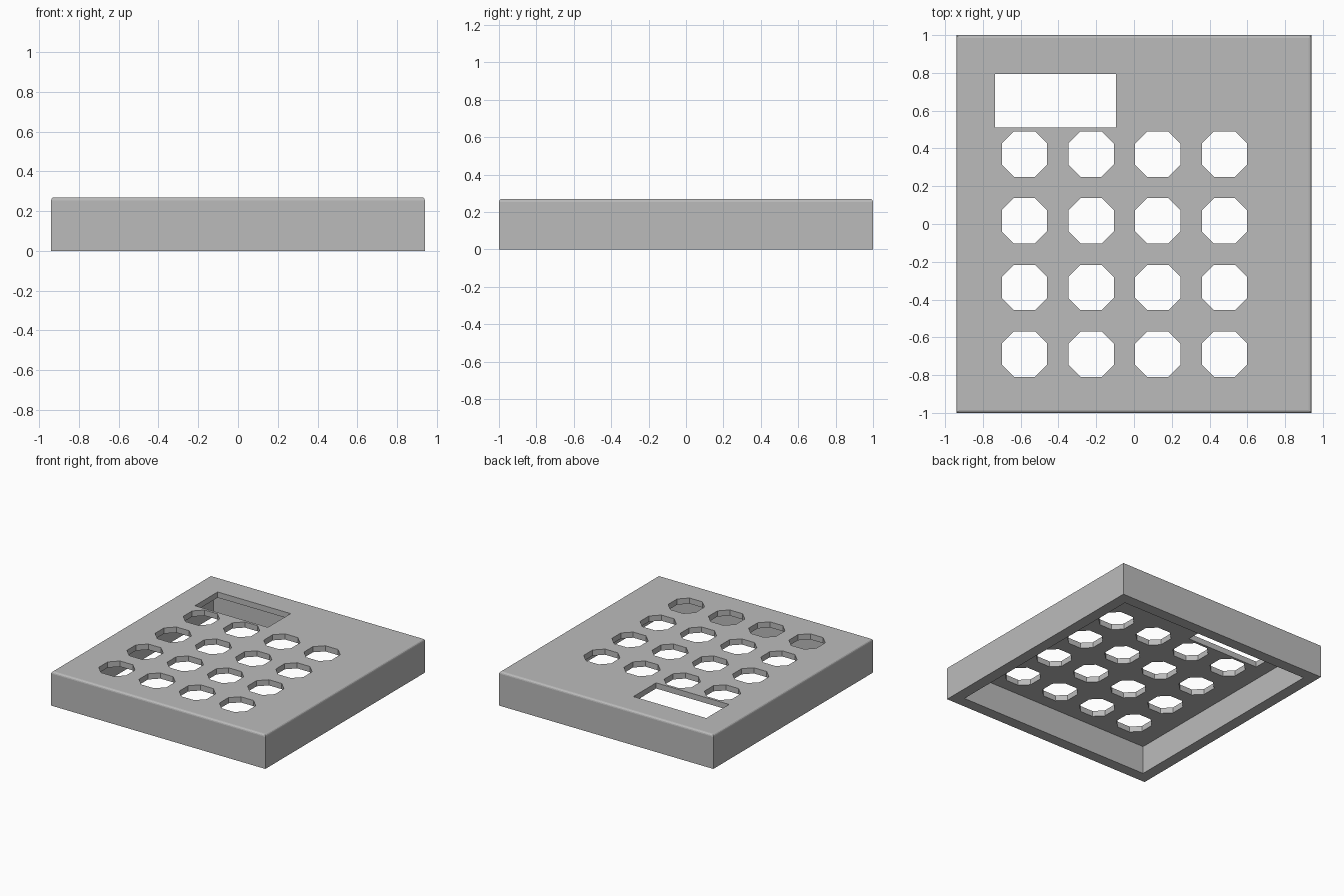
import bpy
import bmesh
from mathutils import Matrix, Vector

if "Cube" in bpy.data.objects:
    bpy.data.objects.remove(bpy.data.objects["Cube"], do_unlink=True)

WIDTH, DEPTH, HEIGHT = 1.88, 2.0, 0.27
WALL, PLATE, ROUND = 0.09, 0.045, 0.016
PITCH, HOLE, CORNER = 0.353, 0.24, 0.064

grey = bpy.data.materials.new("mid_grey")
grey.use_nodes = True
grey.diffuse_color = (0.5, 0.5, 0.5, 1)
grey.node_tree.nodes["Principled BSDF"].inputs["Base Color"].default_value = (0.5, 0.5, 0.5, 1)


def add_box(bm, low, high):
    low, high = Vector(low), Vector(high)
    matrix = Matrix.Translation((low + high) / 2) @ Matrix.Diagonal((*(high - low), 1))
    return bmesh.ops.create_cube(bm, size=1, matrix=matrix)["verts"]


def finish(bm, name):
    mesh = bpy.data.meshes.new(name)
    bm.to_mesh(mesh)
    bm.free()
    mesh.materials.append(grey)
    obj = bpy.data.objects.new(name, mesh)
    bpy.context.collection.objects.link(obj)
    return obj


def cut(target, cutter):
    mod = target.modifiers.new(cutter.name, "BOOLEAN")
    mod.operation = "DIFFERENCE"
    mod.solver = "EXACT"
    mod.object = cutter
    bpy.context.view_layer.objects.active = target
    bpy.ops.object.modifier_apply(modifier=mod.name)
    bpy.data.objects.remove(cutter, do_unlink=True)


# Outer case with a softened top rim
bm = bmesh.new()
add_box(bm, (-WIDTH / 2, -DEPTH / 2, 0), (WIDTH / 2, DEPTH / 2, HEIGHT))
rim = [e for e in bm.edges if all(v.co.z > HEIGHT - 0.01 for v in e.verts)]
bmesh.ops.bevel(bm, geom=rim, offset=ROUND, segments=3, profile=0.5, affect="EDGES")
case = finish(bm, "keypad_case")

# Hollow underside
bm = bmesh.new()
inner_x, inner_y = WIDTH / 2 - WALL, DEPTH / 2 - WALL
add_box(bm, (-inner_x, -inner_y, -0.1), (inner_x, inner_y, HEIGHT - PLATE))
cut(case, finish(bm, "cavity_cutter"))

# Display window and grid of eight-sided key holes
bm = bmesh.new()
for row in range(4):
    for col in range(4):
        x, y = -0.58 + col * PITCH, 0.37 - row * PITCH
        verts = add_box(bm, (x - HOLE / 2, y - HOLE / 2, 0.15),
                        (x + HOLE / 2, y + HOLE / 2, 0.4))
        uprights = [e for e in {e for v in verts for e in v.link_edges}
                    if abs(e.verts[0].co.z - e.verts[1].co.z) > 0.1]
        bmesh.ops.bevel(bm, geom=uprights, offset=CORNER, segments=1, affect="EDGES")
add_box(bm, (-0.735, 0.51, 0.15), (-0.095, 0.795, 0.4))
cut(case, finish(bm, "opening_cutter"))
